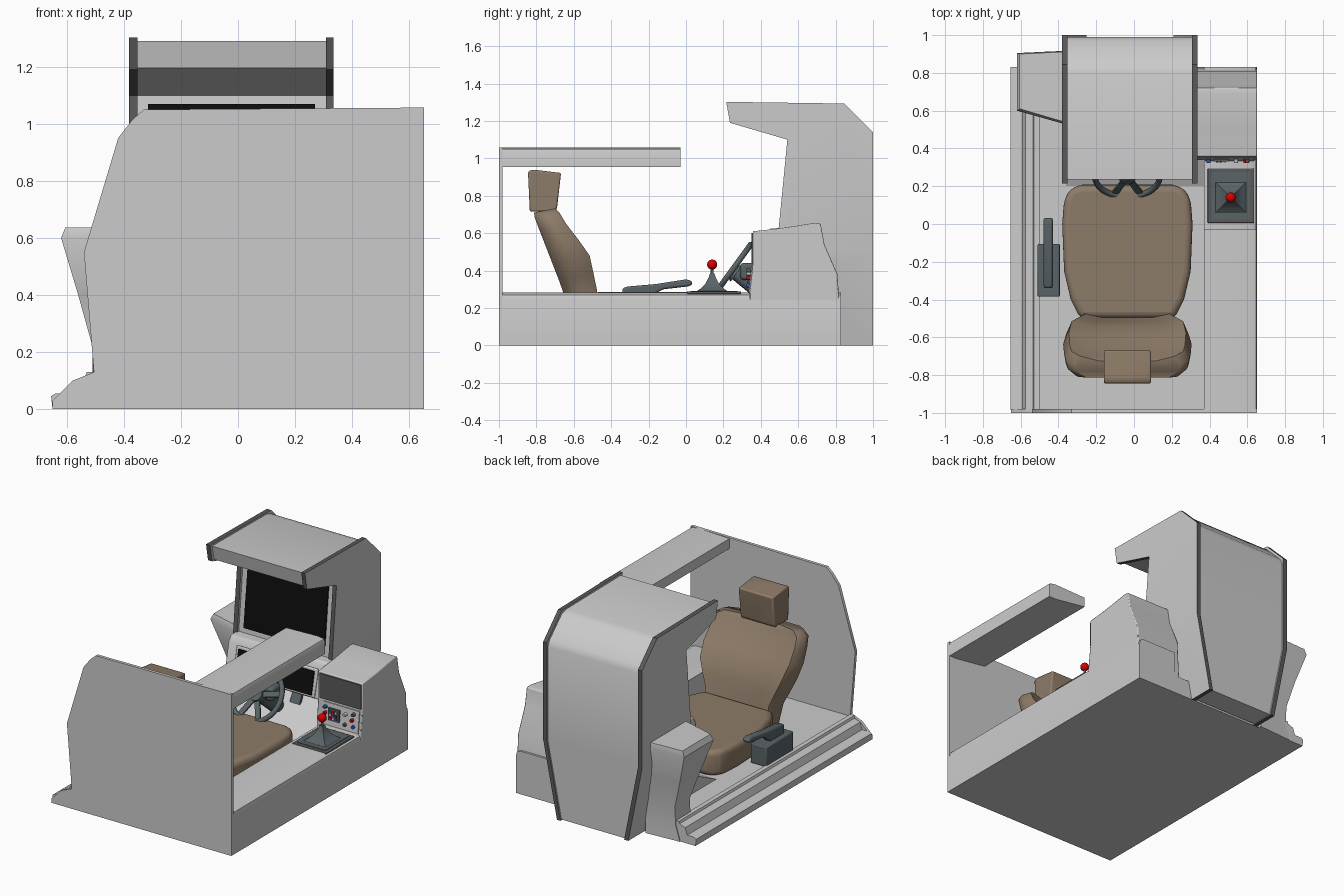
import bpy, bmesh
from math import radians, cos, sin
from mathutils import Matrix, Vector

if "Cube" in bpy.data.objects:
    bpy.data.objects.remove(bpy.data.objects["Cube"])


def mat(name, c):
    m = bpy.data.materials.new(name)
    m.diffuse_color = (*c, 1)
    m.use_nodes = True
    m.node_tree.nodes["Principled BSDF"].inputs["Base Color"].default_value = m.diffuse_color
    return m


BROWN = mat("seat_brown", (.27, .2, .14))
DARK = mat("dark_trim", (.1, .1, .1))
SLATE = mat("slate_plastic", (.1, .125, .135))
BLACK = mat("black_screen", (.004, .004, .004))
WHITE = mat("white_panel", (.8, .8, .8))
RED = mat("red", (.7, .0, .0))
BLUE = mat("blue", (.03, .1, .55))
CX = -.035  # seat and wheel centre line


def finish(name, bm, m=None, bevel=0, seg=2, smooth=40):
    bmesh.ops.recalc_face_normals(bm, faces=bm.faces[:])
    me = bpy.data.meshes.new(name)
    bm.to_mesh(me)
    bm.free()
    ob = bpy.data.objects.new(name, me)
    bpy.context.collection.objects.link(ob)
    if m:
        me.materials.append(m)
    if bevel:
        b = ob.modifiers.new("bevel", 'BEVEL')
        b.width, b.segments, b.limit_method, b.angle_limit = bevel, seg, 'ANGLE', radians(25)
    if smooth:
        bpy.ops.object.select_all(action='DESELECT')
        bpy.context.view_layer.objects.active = ob
        ob.select_set(True)
        bpy.ops.object.shade_smooth_by_angle(angle=radians(smooth))
    return ob


def loft_bm(rings):
    bm = bmesh.new()
    vs = [[bm.verts.new(p) for p in r] for r in rings]
    n = len(vs[0])
    for a, b in zip(vs, vs[1:]):
        for i in range(n):
            bm.faces.new((a[i], a[(i + 1) % n], b[(i + 1) % n], b[i]))
    bm.faces.new(vs[0])
    bm.faces.new(vs[-1])
    return bm


def prism_bm(pts, axis, a, b):
    put = {'x': lambda p, t: (t, p[0], p[1]),
           'y': lambda p, t: (p[0], t, p[1]),
           'z': lambda p, t: (p[0], p[1], t)}[axis]
    return loft_bm([[put(p, t) for p in pts] for t in (a, b)])


def prism(name, pts, axis, a, b, m=None, **k):
    return finish(name, prism_bm(pts, axis, a, b), m, **k)


def box(name, x0, x1, y0, y1, z0, z1, m=None, **k):
    return prism(name, [(x0, y0), (x1, y0), (x1, y1), (x0, y1)], 'z', z0, z1, m, **k)


def rod(name, p, q, r0, r1, m, n=16):
    p, q = Vector(p), Vector(q)
    bm = bmesh.new()
    bmesh.ops.create_cone(bm, cap_ends=True, segments=n, radius1=r0, radius2=r1, depth=(q - p).length,
                          matrix=Matrix.Translation((p + q) / 2) @ (q - p).to_track_quat('Z', 'Y').to_matrix().to_4x4())
    return finish(name, bm, m)


# base: stepped left sill, floor, raised right sill
prism("base", [(-.65, 0), (-.655, .045), (-.64, .055), (-.59, .055), (-.575, .1), (-.535, .115), (-.53, .13),
               (-.5, .13), (-.5, .12), (.37, .12), (.37, .282), (.62, .282), (.645, .27), (.652, .24), (.652, 0)],
      'y', -.985, .83)
prism("floor_ramp", [(.2, .12), (.7, .12), (.7, .36)], 'x', -.36, .37)

# back panel behind the seat and the overhead side bar
prism("back_panel", [(-.65, 0), (-.65, .03), (-.58, .1), (-.505, .13), (-.54, .55), (-.42, .95), (-.37, 1.015),
                     (-.33, 1.05), (.652, 1.057), (.652, 0)], 'y', -1, -.98)
prism("side_bar", [(.37, .985), (.37, 1.05), (.6, 1.057), (.645, 1.05), (.652, 1.03), (.652, .955), (.6, .955)],
      'y', -.99, -.03)

# monitor housing, narrowing towards the floor
MID = -.023


def cabinet(name, pts, a, b):
    bm = prism_bm(pts, 'x', a, b)
    bmesh.ops.bisect_plane(bm, geom=bm.verts[:] + bm.edges[:] + bm.faces[:], plane_co=(0, 0, .5), plane_no=(0, 0, 1))
    for v in bm.verts:
        if v.co.z < .5:
            s = 1 if (a + b) / 2 > MID else -1
            if abs(b - a) > .3:
                s = 1 if v.co.x > MID else -1
            v.co.x -= s * .1 * (.5 - v.co.z) / .5
    return finish(name, bm, None, smooth=30)


cabinet("monitor_housing", [(.235, 1.29), (.8, 1.284), (.845, 1.27), (.97, 1.15), (.99, 1.11), (.99, .005), (.84, .005),
                            (.61, .4), (.51, .62), (.56, 1.1), (.255, 1.195)], -.355, .312)
side = [(.215, 1.302), (.845, 1.293), (1, 1.14), (1, 0), (.83, 0), (.6, .4), (.495, .62), (.542, 1.1), (.235, 1.19)]
for nm, a, b in (("left", -.382, -.352), ("right", .308, .335)):
    ob = cabinet("housing_side_" + nm, side, a, b)
    ob.data.materials.append(mat("side_grey_" + nm, (.55, .55, .55)))
    ob.data.materials.append(DARK)
    for f in ob.data.polygons:
        f.material_index = 0 if abs(f.normal.x) > .5 else 1
prism("main_screen", [(.506, .66), (.551, 1.07), (.562, 1.07), (.517, .66)], 'x', -.315, .27, BLACK)

# dashboard with instrument screen
prism("dashboard", [(.385, .4), (.425, .59), (.45, .625), (.58, .63), (.6, .38)], 'x', -.37, .335, bevel=.01)
prism("instrument_frame", [(.374, .41), (.412, .585), (.425, .585), (.387, .41)], 'x', -.3, .29, WHITE, bevel=.006)
prism("instrument_screen", [(.37, .425), (.402, .57), (.412, .57), (.38, .425)], 'x', -.28, .27, BLACK)

# right console tower with control panel
prism("right_tower", [(.34, .1), (.34, .28), (.357, .43), (.357, .61), (.5, .625), (.69, .655), (.72, .65), (.74, .54),
                      (.81, .38), (.83, .05), (.83, 0), (.34, 0)], 'x', .33, .652, bevel=.006)
box("tower_dark_face", .345, .645, .35, .36, .44, .6, DARK)
prism("control_panel", [(.334, .285), (.35, .425), (.36, .425), (.345, .285)], 'x', .375, .635, WHITE)
box("keypad", .42, .5, .331, .345, .32, .4, DARK)
for i in range(3):
    for j in range(3):
        x, z = .44 + i * .02, .34 + j * .02
        box(f"key_{i}{j}", x - .007, x + .007, .326, .335, z - .007, z + .007, (RED, WHITE, BLUE)[(i + j) % 3])
for i, (x, z, m) in enumerate([(.395, .32, BLUE), (.395, .36, RED), (.395, .4, BLUE), (.54, .32, DARK), (.54, .385, WHITE),
                               (.6, .32, BLUE), (.59, .36, RED), (.6, .4, DARK)]):
    rod(f"knob_{i}", (x, .345, z), (x, .324, z), .012, .01, m, 12)

# left bin, flaring outwards to the top
finish("left_bin", loft_bm([[(xo, yf + .07, z), (-.3, yf - .02, z), (-.3, yb, z), (xo, yb - .015, z)]
                            for z, xo, yf, yb in [(0, -.54, .6, .85), (.1, -.51, .61, .85), (.22, -.51, .62, .86),
                                                  (.4, -.56, .58, .88), (.6, -.62, .53, .92), (.637, -.605, .54, .915)]]),
       smooth=35)

# seat
half = [(.25, -.5), (.3, -.4), (.335, -.25), (.345, 0), (.335, .13), (.3, .19), (.24, .208)]
prism("seat_cushion", [(CX + x, y) for x, y in half] + [(CX - x, y) for x, y in reversed(half)],
      'z', .12, .285, BROWN, bevel=.04, seg=4, smooth=50)
rings = []
for z, yb, yf, w in [(.13, -.6, -.45, .25), (.28, -.655, -.48, .26), (.35, -.68, -.495, .29), (.44, -.715, -.515, .325),
                     (.53, -.75, -.575, .34), (.62, -.785, -.64, .335), (.68, -.808, -.675, .325), (.71, -.813, -.70, .28)]:
    d = yf - yb
    r = [(w - .06, yb), (w - .01, yb + .3 * d), (w, yb + .65 * d), (w - .03, yf), (w - .13, yf - .025)]
    r = r + [(-x, y) for x, y in reversed(r)]
    rings.append([(CX + x, y, z + .2 * (y - yb)) for x, y in r])
finish("seat_back", loft_bm(rings), BROWN, smooth=50)
prism("headrest", [(-.835, .715), (-.845, .93), (-.82, .94), (-.668, .922), (-.69, .73), (-.7, .715)], 'x',
      CX - .125, CX + .125, BROWN, bevel=.012, smooth=50)
box("headrest_post", CX - .07, CX + .07, -.79, -.73, .66, .74, BROWN)

# steering wheel on its column
W = Matrix.Translation((CX, .245, .4)) @ Matrix.Rotation(radians(54), 4, 'X')
N, M, R = 40, 10, .016
bm = bmesh.new()
v = [[bm.verts.new(W @ Vector(((.17 + R * cos(b)) * cos(a), (.17 + R * cos(b)) * sin(a), R * sin(b))))
      for b in (j * 6.28319 / M for j in range(M))] for a in (i * 6.28319 / N for i in range(N))]
for i in range(N):
    for j in range(M):
        k, l = (i + 1) % N, (j + 1) % M
        bm.faces.new((v[i][j], v[k][j], v[k][l], v[i][l]))
finish("wheel_rim", bm, SLATE, smooth=60)
for i, ang in enumerate((15, 165, 245, 295)):
    bm = bmesh.new()
    bmesh.ops.create_cube(bm, size=1, matrix=W @ Matrix.Rotation(radians(ang), 4, 'Z')
                          @ Matrix.Translation((.1, 0, -.004)) @ Matrix.Diagonal((.14, .034, .012, 1)))
    finish(f"wheel_spoke_{i}", bm, SLATE)
rod("wheel_hub", W @ Vector((0, 0, -.03)), W @ Vector((0, 0, .014)), .05, .042, SLATE, 24)
rod("steering_column", W @ Vector((0, 0, -.25)), W @ Vector((0, 0, -.02)), .05, .035, SLATE, 20)
box("column_shroud", CX - .08, CX + .08, .29, .42, .35, .44, SLATE, bevel=.015)

# pedals
for i, x in enumerate((-.12, .06)):
    prism(f"pedal_{i}", [(.5, .27), (.515, .26), (.575, .39), (.56, .4)], 'x', x - .035, x + .035, SLATE)

# gear shifter with boot and red knob
box("shifter_plate", .39, .635, .005, .295, .275, .288, DARK, bevel=.004)
box("shifter_inset", .41, .615, .025, .275, .28, .291, SLATE)
finish("shifter_boot", loft_bm([[(.512 + r * sx, .14 + r * sy, z) for sx, sy in ((-1, -1), (1, -1), (1, 1), (-1, 1))]
                                for z, r in [(.288, .085), (.305, .06), (.33, .036), (.365, .018), (.385, .012)]]),
       SLATE, smooth=35)
rod("shifter_stick", (.512, .14, .37), (.512, .14, .42), .008, .008, SLATE, 10)
bm = bmesh.new()
bmesh.ops.create_uvsphere(bm, u_segments=20, v_segments=12, radius=.027, matrix=Matrix.Translation((.512, .14, .432)))
finish("shifter_knob", bm, RED, smooth=60)

# handbrake
box("handbrake_base", -.51, -.393, -.385, -.105, .12, .25, SLATE, bevel=.006)
prism("handbrake_lever", [(-.34, .24), (-.34, .305), (-.31, .315), (-.16, .328), (0, .353), (.03, .345), (.035, .325),
                          (.01, .315), (-.12, .3), (-.16, .28), (-.2, .24)], 'x', -.478, -.43, SLATE, bevel=.012)
